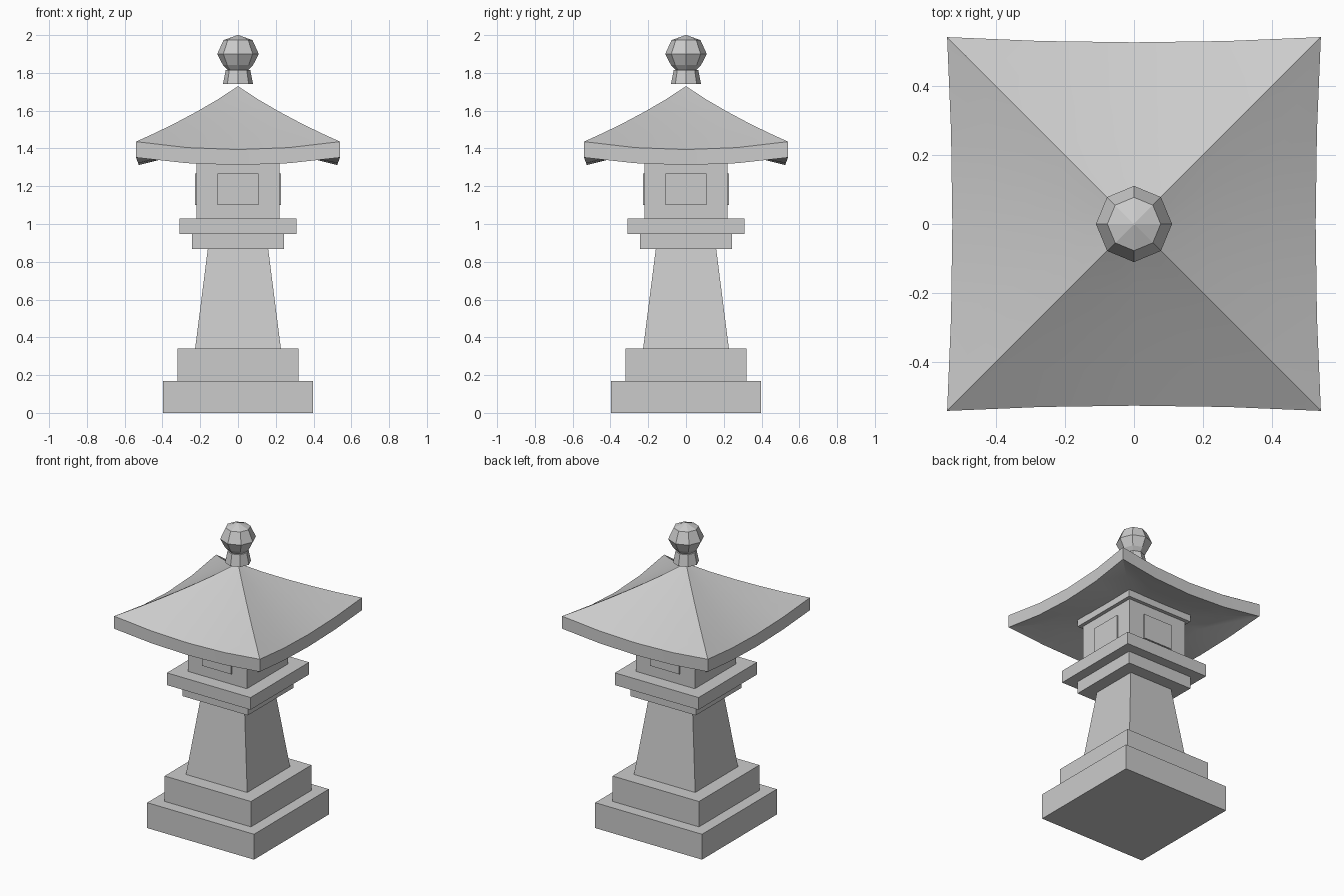
import bpy, bmesh, math

if "Cube" in bpy.data.objects:
    bpy.data.objects.remove(bpy.data.objects["Cube"])


def finish(name, bm):
    bmesh.ops.recalc_face_normals(bm, faces=bm.faces)
    me = bpy.data.meshes.new(name)
    bm.to_mesh(me)
    bm.free()
    ob = bpy.data.objects.new(name, me)
    bpy.context.collection.objects.link(ob)
    return ob


def loft(name, rings):
    """Skin a stack of closed point rings and cap both ends."""
    bm = bmesh.new()
    loops = [[bm.verts.new(p) for p in r] for r in rings]
    n = len(loops[0])
    for a, b in zip(loops, loops[1:]):
        for i in range(n):
            j = (i + 1) % n
            bm.faces.new((a[i], a[j], b[j], b[i]))
    bm.faces.new(loops[0])
    bm.faces.new(loops[-1])
    bmesh.ops.remove_doubles(bm, verts=bm.verts, dist=1e-4)
    return finish(name, bm)


def square(h, z):
    return [(-h, -h, z), (h, -h, z), (h, h, z), (-h, h, z)]


def octagon(r, z):
    return [(r * math.cos(k * math.pi / 4), r * math.sin(k * math.pi / 4), z) for k in range(8)]


# Square stacked parts: name, bottom half width, top half width, bottom z, top z
for name, h0, h1, z0, z1 in [
    ("base_lower", 0.396, 0.396, 0.0, 0.17),
    ("base_upper", 0.32, 0.32, 0.17, 0.34),
    ("shaft", 0.227, 0.16, 0.34, 0.867),
    ("platform_lower", 0.243, 0.243, 0.867, 0.948),
    ("platform_upper", 0.31, 0.31, 0.948, 1.03),
    ("fire_box", 0.219, 0.219, 1.03, 1.335),
    ("cornice", 0.243, 0.243, 1.335, 1.39),
]:
    loft(name, [square(h0, z0), square(h1, z1)])

# Window panels on all four sides
for k in range(4):
    w = loft("window_panel_%d" % k, [
        [(-0.108, y, 1.10), (0.108, y, 1.10), (0.108, y, 1.267), (-0.108, y, 1.267)]
        for y in (-0.20, -0.227)])
    w.rotation_euler.z = k * math.pi / 2


# Flared roof: rings of four sides, corners lifted towards the eaves
def roof_ring(s, z, lift, seg=4):
    pts = []
    for side in range(4):
        c, n = round(math.cos(side * math.pi / 2)), round(math.sin(side * math.pi / 2))
        for i in range(seg):
            t = -1 + 2 * i / seg
            x, y = 0.54 * s * t, -(0.525 + 0.015 * t * t) * s
            pts.append((c * x - n * y, n * x + c * y, z + lift * t * t))
    return pts


top = [roof_ring(s, 1.73 - 0.336 * s ** 0.95, 0.042 * s * s)
       for s in (0.004, 0.2, 0.4, 0.6, 0.8, 1.0)]
under = [roof_ring(1.0, 1.312, 0.04), roof_ring(0.7, 1.352, 0.014), roof_ring(0.4, 1.385, 0.0)]
roof = loft("roof", top + under)

# Finial: flared octagonal neck and faceted ball
loft("finial_neck", [octagon(0.08, 1.74), octagon(0.065, 1.815)])
loft("finial_ball", [octagon(r, z) for r, z in
                     [(0.05, 1.81), (0.08, 1.842), (0.11, 1.9), (0.077, 1.973), (0.003, 2.0)]])

# Smooth roof slopes with sharp hips and eaves
bpy.ops.object.select_all(action='DESELECT')
roof.select_set(True)
bpy.context.view_layer.objects.active = roof
bpy.ops.object.shade_smooth_by_angle(angle=math.radians(25))
